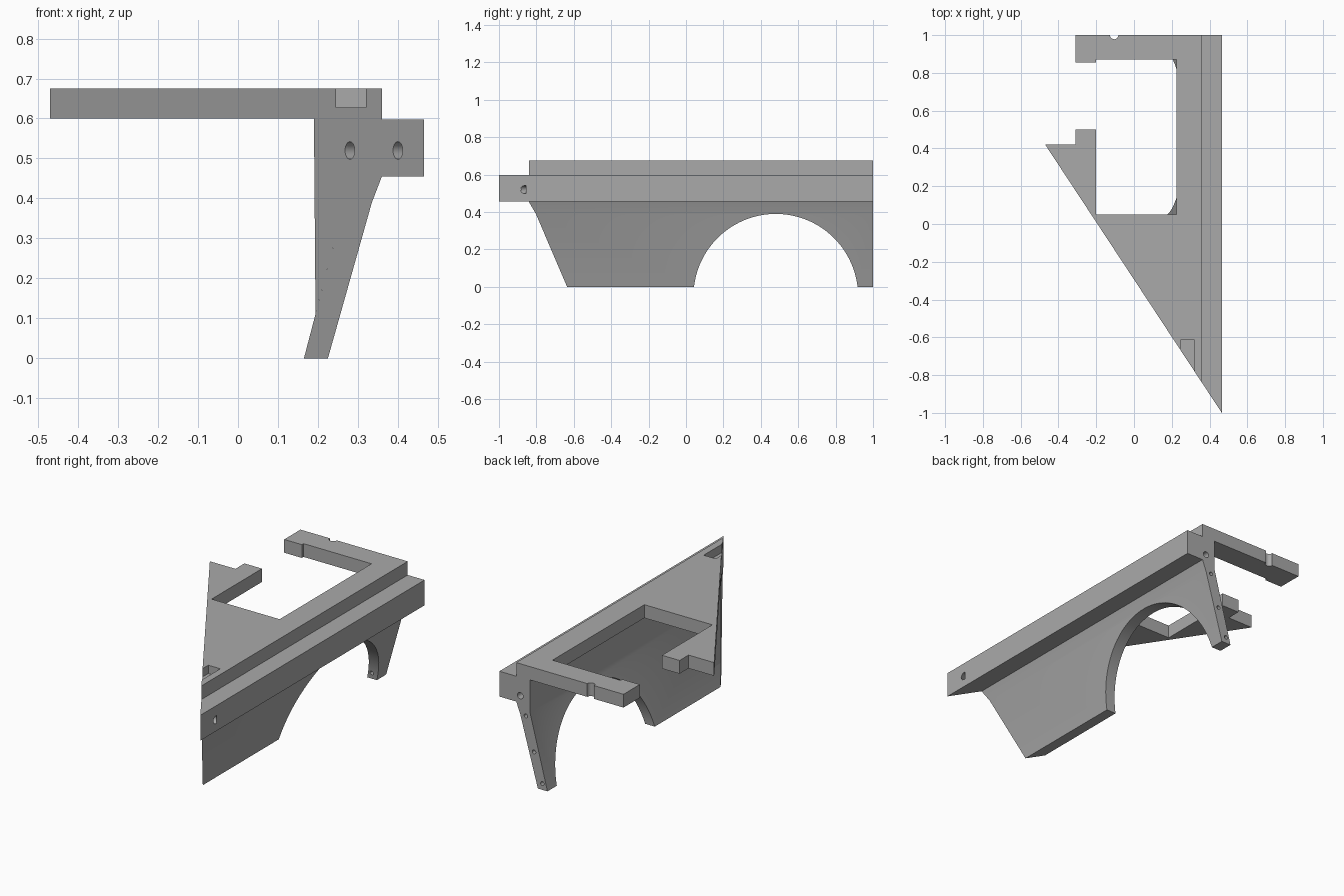
import bpy, bmesh, math
from mathutils import Matrix, Vector

cube = bpy.data.objects.get("Cube")
if cube:
    bpy.data.objects.remove(cube, do_unlink=True)

grey = bpy.data.materials.new("plain grey")
grey.use_nodes = True
colour = (0.4, 0.4, 0.4, 1)
grey.diffuse_color = colour
grey.node_tree.nodes["Principled BSDF"].inputs["Base Color"].default_value = colour

SLOPE = 1.42 / 0.935
BACK = 1.0


def diagonal(x):
    """y of the slanting front face at a given x."""
    return 0.42 - (x + 0.47) * SLOPE


def prism(name, start, end):
    """Solid between two matching outlines."""
    bm = bmesh.new()
    a = [bm.verts.new(p) for p in start]
    b = [bm.verts.new(p) for p in end]
    bm.faces.new(a)
    bm.faces.new(b[::-1])
    for i in range(len(a)):
        j = (i + 1) % len(a)
        bm.faces.new((a[j], a[i], b[i], b[j]))
    bmesh.ops.recalc_face_normals(bm, faces=bm.faces)
    mesh = bpy.data.meshes.new(name)
    bm.to_mesh(mesh)
    bm.free()
    mesh.materials.append(grey)
    obj = bpy.data.objects.new(name, mesh)
    bpy.context.collection.objects.link(obj)
    return obj


def rod(name, centre, axis, radius, length, sides=24):
    """Cylinder centred on a point and pointing along an axis."""
    turn = Vector(axis).to_track_quat('Z', 'Y').to_matrix()
    ring = [(radius * math.cos(math.tau * i / sides), radius * math.sin(math.tau * i / sides))
            for i in range(sides)]
    ends = [[Vector(centre) + turn @ Vector((u, v, s * length / 2)) for u, v in ring]
            for s in (-1, 1)]
    return prism(name, *ends)


def cut(obj, cutters):
    """Subtract the cutters and keep the resulting mesh."""
    for c in cutters:
        c.hide_render = True
        m = obj.modifiers.new("cut", 'BOOLEAN')
        m.operation, m.solver, m.object = 'DIFFERENCE', 'EXACT', c
    bpy.context.view_layer.update()
    done = obj.evaluated_get(bpy.context.evaluated_depsgraph_get())
    mesh = bpy.data.meshes.new_from_object(done)
    obj.modifiers.clear()
    obj.data = mesh


# Leaning side wall with the outer beam, cut off diagonally at the front
section = [(0.165, 0), (0.225, 0), (0.335, 0.39), (0.36, 0.455), (0.465, 0.455),
           (0.465, 0.598), (0.36, 0.598), (0.36, 0.6), (0.275, 0.6), (0.275, 0.42)]
wall = prism("side_wall_and_beam", [(x, diagonal(x), z) for x, z in section],
             [(x, BACK, z) for x, z in section])

# Flange closing the diagonal front end
web = [(0.194, 0.111), (0.275, 0.42), (0.275, 0.6), (0.19, 0.6)]
depth = 0.07
flange = prism("front_flange", [(x, diagonal(x), z) for x, z in web],
               [(x, diagonal(x) + depth, z) for x, z in web])

# Top plate with the open bay and a small half-round notch at the back
notch = [(-0.105 - 0.022 * math.cos(math.pi * i / 10), BACK - 0.022 * math.sin(math.pi * i / 10))
         for i in range(11)]
outline = [(-0.47, 0.42), (-0.31, 0.42), (-0.31, 0.5), (-0.2, 0.5), (-0.2, 0.05),
           (0.225, 0.05), (0.225, 0.87), (-0.2, 0.87), (-0.2, 0.855), (-0.31, 0.855),
           (-0.31, BACK)] + notch + [(0.36, BACK), (0.36, diagonal(0.36))]
plate = prism("top_plate", [(x, y, 0.6) for x, y in outline],
              [(x, y, 0.675) for x, y in outline])

# Cutters: wheel arch, front holes, back holes, pocket
arch = rod("arch_cutter", (0.25, 0.48, -0.05), (1, 0, 0), 0.44, 0.6, 96)
normal = Vector((SLOPE, 1, 0)).normalized()
front_holes = [rod("front_hole_cutter", (x, diagonal(x), 0.52), normal, 0.022, 0.16)
               for x in (0.28, 0.4)]
back_holes = [rod("back_hole_cutter", (x, BACK, z), (0, 1, 0), r, 0.24)
              for x, z, r in ((0.197, 0.035, 0.011), (0.249, 0.2, 0.011),
                              (0.3, 0.39, 0.011), (0.335, 0.495, 0.018))]
corners = [(0.245, -0.9), (0.32, -0.9), (0.32, -0.615), (0.245, -0.615)]
pocket = prism("pocket_cutter", [(x, y, 0.628) for x, y in corners],
               [(x, y, 0.72) for x, y in corners])

cut(wall, [arch] + front_holes + back_holes)
cut(flange, front_holes[:1])
cut(plate, [pocket])
for c in [arch, pocket] + front_holes + back_holes:
    bpy.data.objects.remove(c, do_unlink=True)

# Smooth round cuts, keep the edges sharp
for obj in (wall, flange, plate):
    bpy.ops.object.select_all(action='DESELECT')
    obj.select_set(True)
    bpy.context.view_layer.objects.active = obj
    bpy.ops.object.shade_smooth_by_angle(angle=math.radians(20))
